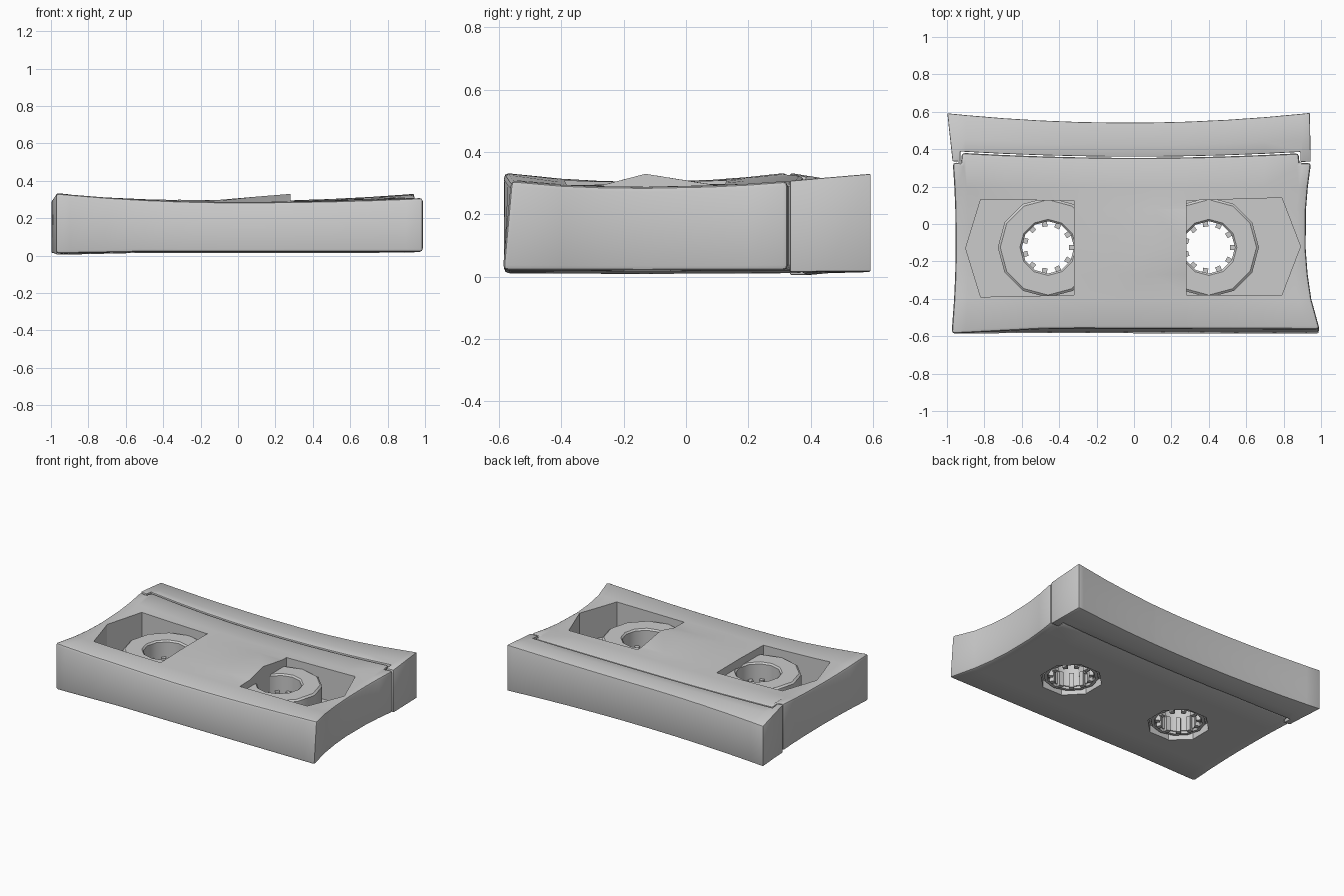
import bpy, bmesh
from math import cos, sin, tau, radians
from mathutils import Matrix, Vector

if "Cube" in bpy.data.objects:
    bpy.data.objects.remove(bpy.data.objects["Cube"])

grey = bpy.data.materials.new("grey plastic")
grey.use_nodes = True
colour = (0.6, 0.6, 0.6, 1)
grey.diffuse_color = colour
grey.node_tree.nodes["Principled BSDF"].inputs["Base Color"].default_value = colour


def finish(name, bm):
    bmesh.ops.recalc_face_normals(bm, faces=bm.faces)
    mesh = bpy.data.meshes.new(name)
    bm.to_mesh(mesh)
    bm.free()
    mesh.materials.append(grey)
    obj = bpy.data.objects.new(name, mesh)
    bpy.context.collection.objects.link(obj)
    return obj


def activate(obj):
    bpy.ops.object.select_all(action='DESELECT')
    obj.select_set(True)
    bpy.context.view_layer.objects.active = obj


def smooth(obj):
    activate(obj)
    bpy.ops.object.shade_smooth_by_angle(angle=radians(32))


def prism(outline, z0, z1):
    bm = bmesh.new()
    base = bm.faces.new([bm.verts.new((x, y, z0)) for x, y in outline])
    up = bmesh.ops.extrude_face_region(bm, geom=[base])["geom"]
    bmesh.ops.translate(bm, vec=(0, 0, z1 - z0),
                        verts=[v for v in up if isinstance(v, bmesh.types.BMVert)])
    bmesh.ops.recalc_face_normals(bm, faces=bm.faces)
    return bm


def clamp(v):
    return max(0.0, min(1.0, v))


def lerp(a, b, t):
    return a + (b - a) * t


def warp(v):
    """Sagging top, pinched sides and bowed back of the slab."""
    x, y, z = v
    a = min(1, x * x)
    t = z / 0.3
    e = min(1, ((y + 0.13) / 0.45) ** 2)
    back = clamp((y - 0.33) / 0.26)
    left = lerp(0.305 + 0.032 * e, 0.29, back)
    right = lerp(0.287 + 0.022 * e, 0.335, back)
    mid = 0.298 - 0.012 * clamp((-0.13 - y) / 0.4) - 0.006 * clamp(y / 0.3)
    top = lerp(mid, left if x < 0 else right, a)
    # raised middle of the right window edge
    if x < 0.285:
        tent = clamp(min((y + 0.27) / 0.14, (0.08 - y) / 0.21))
        top += 0.033 * tent * clamp((x + 0.1) / 0.38)
    z += (top - 0.3) * clamp(t)
    # lowered left end of the underside
    z -= 0.012 * (1 - clamp(t)) * clamp((-x - 0.5) / 0.45) * clamp((0.5 - y) / 0.1)
    pinch = 0.055 if x > 0 else 0.02
    nx = x * (1 - pinch * (1 - e) * a)
    bow = 0.055 * clamp((y - 0.1) / 0.5) * (1 - a)
    lean = clamp((-y - 0.4) / 0.15) * clamp(t) * 0.028 * clamp((x + 0.95) / 0.5)
    return Vector((nx, y - bow + lean, z))


def slab(name, outline, z0, bevel):
    bm = prism(outline, z0, 0.3)
    bmesh.ops.bevel(bm, geom=bm.edges[:], offset=bevel, segments=2,
                    profile=0.5, affect='EDGES', clamp_overlap=True)
    cuts = [("x", i * 0.2 - 0.9) for i in range(10)] + [("x", 0.283), ("x", 0.29)]
    cuts += [("y", y) for y in (-0.4, -0.27, -0.13, 0.08, 0.2, 0.46)]
    for axis, pos in cuts:
        n = Vector((1, 0, 0)) if axis == "x" else Vector((0, 1, 0))
        bmesh.ops.bisect_plane(bm, geom=bm.verts[:] + bm.edges[:] + bm.faces[:],
                               plane_co=n * pos, plane_no=n, dist=1e-5)
    for v in bm.verts:
        v.co = warp(v.co)
    bmesh.ops.triangulate(bm, faces=[f for f in bm.faces if len(f.verts) > 4])
    return finish(name, bm)


def ring(cx, cy, r, n):
    return [(cx + r * cos(tau * (i + 0.5) / n), cy + r * sin(tau * (i + 0.5) / n))
            for i in range(n)]


def carve(target, bm):
    cutter = finish("cutter", bm)
    cutter.hide_render = True
    mod = target.modifiers.new("carve", 'BOOLEAN')
    mod.operation = 'DIFFERENCE'
    mod.solver = 'EXACT'
    mod.object = cutter
    activate(target)
    bpy.ops.object.modifier_apply(modifier=mod.name)
    bpy.data.objects.remove(cutter)


def lathe(name, profile, cx, cy, n):
    """Closed profile of (radius, height) spun about a vertical axis."""
    bm = bmesh.new()
    loops = [[bm.verts.new((cx + r * cos(tau * i / n), cy + r * sin(tau * i / n), z))
              for i in range(n)] for r, z in profile]
    for k in range(len(loops)):
        a, b = loops[k], loops[(k + 1) % len(loops)]
        for i in range(n):
            j = (i + 1) % n
            bm.faces.new((a[i], a[j], b[j], b[i]))
    return finish(name, bm)


# Cassette body with a narrower lip at the back
body = slab("cassette_body", [
    (-0.975, -0.585), (0.99, -0.59), (0.945, 0.33), (0.885, 0.33), (0.88, 0.385),
    (-0.92, 0.385), (-0.925, 0.33), (-0.968, 0.33)], 0.02, 0.016)

# Hinged flap wrapping the lip
flap = slab("tape_flap", [
    (-0.97, 0.337), (-0.928, 0.337), (-0.928, 0.392), (0.89, 0.392), (0.89, 0.337),
    (0.945, 0.337), (0.94, 0.6), (-0.998, 0.592)], 0.015, 0.005)
smooth(flap)

# Windows in the top and hub openings underneath
windows = {
    "right": (-0.46, [(-0.90, -0.13), (-0.82, -0.39), (-0.32, -0.38),
                      (-0.32, 0.125), (-0.82, 0.13)]),
    "left": (0.40, [(0.89, -0.12), (0.79, 0.14), (0.28, 0.125),
                    (0.28, -0.38), (0.79, -0.38)]),
}
cy = -0.125
for cx, outline in windows.values():
    carve(body, prism(outline, 0.08, 0.5))
    carve(body, prism(ring(cx, cy, 0.195, 8), -0.1, 0.12))
smooth(body)

for side, (cx, outline) in windows.items():
    # Tape reel with a stepped underside
    smooth(lathe(side + "_reel", [
        (0.14, 0.235), (0.15, 0.245), (0.255, 0.245), (0.268, 0.235), (0.268, 0.07),
        (0.175, 0.07), (0.17, 0.04), (0.15, 0.04), (0.147, 0.055), (0.14, 0.055)],
        cx, cy, 12))
    # Drive teeth inside the hub
    bm = bmesh.new()
    for i in range(11):
        m = (Matrix.Translation((cx, cy, 0.085)) @ Matrix.Rotation(tau * i / 11, 4, 'Z')
             @ Matrix.Translation((0.127, 0, 0)) @ Matrix.Diagonal((0.03, 0.028, 0.1, 1)))
        bmesh.ops.create_cube(bm, size=1, matrix=m)
    finish(side + "_hub_teeth", bm)
